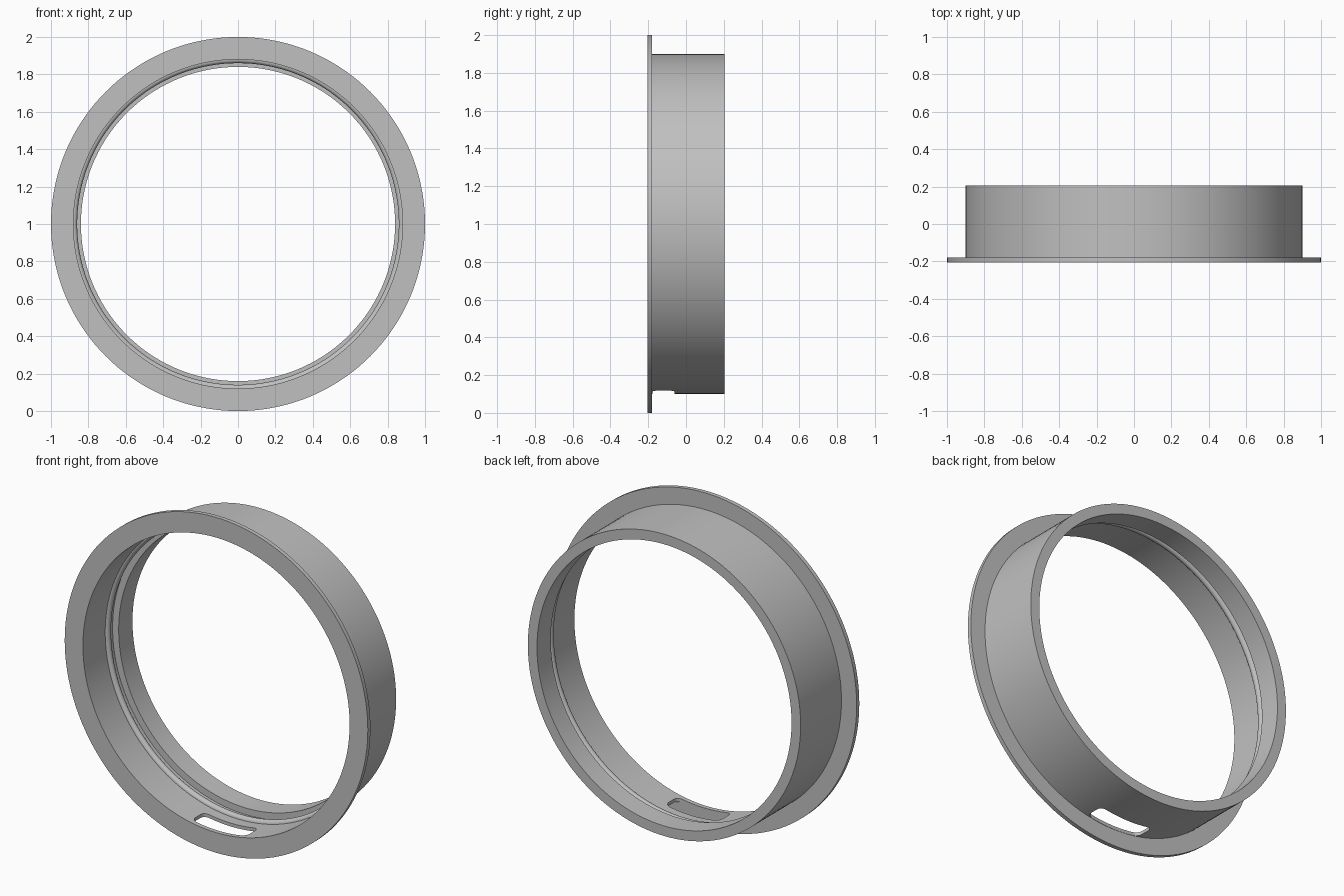
import bpy
import bmesh
from math import sin, cos, pi, radians
from mathutils import Matrix, Vector

cube = bpy.data.objects.get("Cube")
if cube:
    bpy.data.objects.remove(cube)

SEGMENTS = 144
CENTRE = Vector((0, 0, 1))
FRONT, BACK = -0.205, 0.205
FLANGE_R, WALL_R, BORE_R, LEDGE_R = 1.0, 0.9, 0.88, 0.84

grey = bpy.data.materials.new("plain grey")
grey.use_nodes = True
colour = (0.53, 0.53, 0.53, 1)
grey.diffuse_color = colour
grey.node_tree.nodes["Principled BSDF"].inputs["Base Color"].default_value = colour


def make_object(name, bm):
    bmesh.ops.recalc_face_normals(bm, faces=bm.faces)
    mesh = bpy.data.meshes.new(name)
    bm.to_mesh(mesh)
    bm.free()
    mesh.materials.append(grey)
    obj = bpy.data.objects.new(name, mesh)
    bpy.context.collection.objects.link(obj)
    return obj


def revolve(name, profile):
    """Spin a closed (radius, y) profile around the ring axis."""
    bm = bmesh.new()
    verts = [bm.verts.new((r, y, 0)) for r, y in profile]
    edges = [bm.edges.new((v, verts[i - 1])) for i, v in enumerate(verts)]
    bmesh.ops.spin(bm, geom=verts + edges, cent=(0, 0, 0), axis=(0, 1, 0),
                   angle=2 * pi, steps=SEGMENTS, use_merge=True)
    bmesh.ops.remove_doubles(bm, verts=bm.verts, dist=1e-5)
    bmesh.ops.translate(bm, verts=bm.verts, vec=CENTRE)
    return make_object(name, bm)


def rounded_slot(name, half_x, y0, y1, radius, z0, z1):
    """Upright prism with a rounded rectangular outline."""
    bm = bmesh.new()
    corners = [(half_x, y1), (-half_x, y1), (-half_x, y0), (half_x, y0)]
    outline = []
    for i, (x, y) in enumerate(corners):
        cx = x - radius if x > 0 else x + radius
        cy = y - radius if y == y1 else y + radius
        for k in range(7):
            a = pi / 2 * (i + k / 6)
            outline.append(bm.verts.new((cx + radius * cos(a), cy + radius * sin(a), z0)))
    base = bm.faces.new(outline)
    top = bmesh.ops.extrude_face_region(bm, geom=[base])["geom"]
    bmesh.ops.translate(bm, vec=(0, 0, z1 - z0),
                        verts=[v for v in top if isinstance(v, bmesh.types.BMVert)])
    return make_object(name, bm)


# Ring: flange, tube wall, rear ledge and half-round snap bead in the bore
bead_y, bead = 0.025, 0.02
bead_arc = [(BORE_R - bead * sin(a), bead_y + bead * cos(a))
            for a in (pi * k / 10 for k in range(11))]
profile = [
    (FLANGE_R, FRONT), (FLANGE_R, -0.18), (WALL_R, -0.18), (WALL_R, BACK),
    (LEDGE_R, BACK), (LEDGE_R, 0.075), (BORE_R, 0.075),
    *bead_arc, (BORE_R, FRONT),
]
ring = revolve("flanged_ring", profile)

# Drain slot through the bottom of the wall
cutter = rounded_slot("slot_cutter", 0.18, -0.178, -0.06, 0.035, 0.05, 0.3)
cutter.hide_render = True
cut = ring.modifiers.new("drain_slot", "BOOLEAN")
cut.operation = "DIFFERENCE"
cut.solver = "EXACT"
cut.object = cutter

bpy.ops.object.select_all(action="DESELECT")
ring.select_set(True)
bpy.context.view_layer.objects.active = ring
bpy.ops.object.modifier_apply(modifier=cut.name)
bpy.data.objects.remove(cutter)
bpy.ops.object.shade_smooth_by_angle(angle=radians(30))
